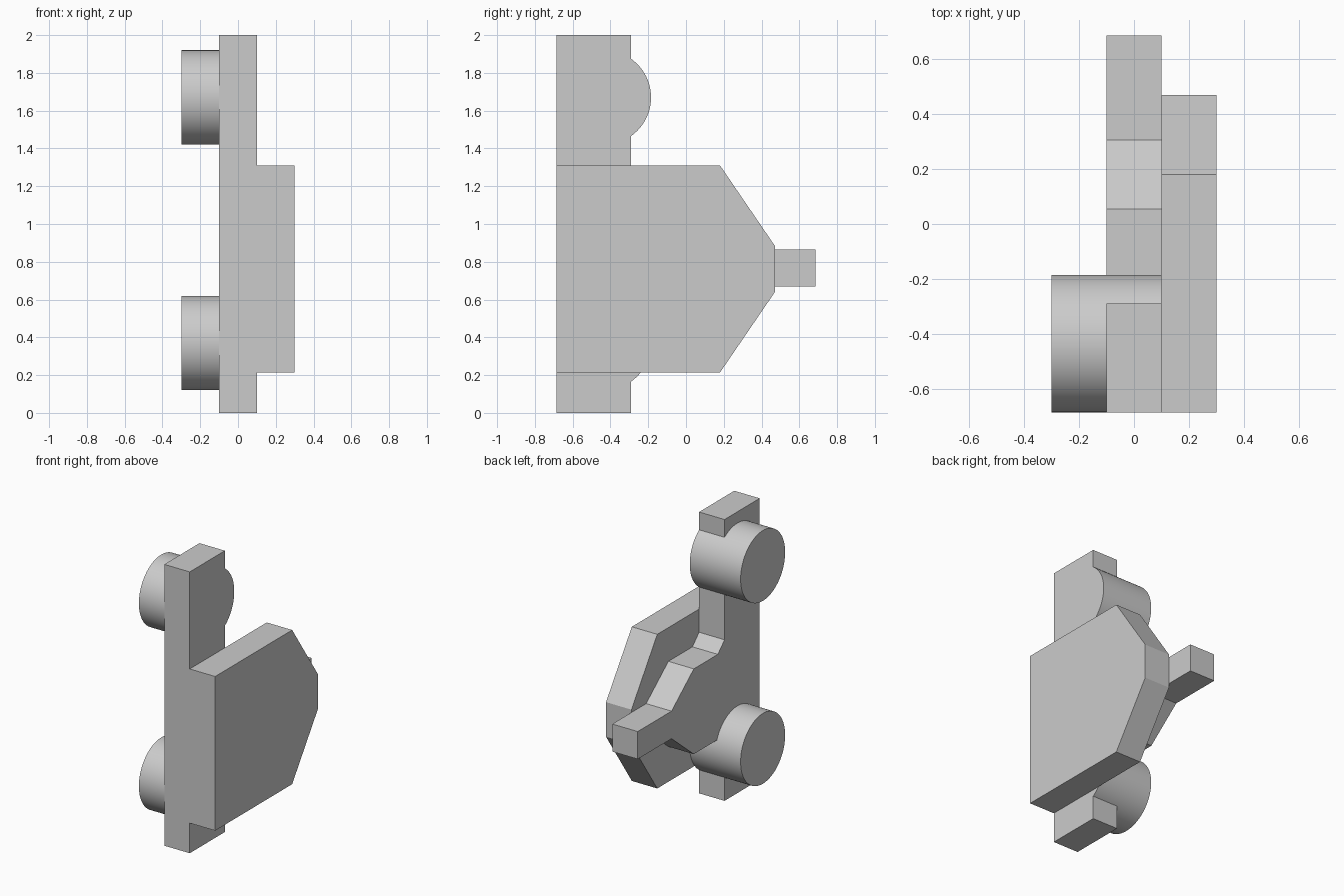
import bpy
import bmesh
import math

cube = bpy.data.objects.get("Cube")
if cube:
    bpy.data.objects.remove(cube, do_unlink=True)

# One plain grey for the whole model
grey = bpy.data.materials.new("plain grey")
grey.use_nodes = True
GREY = (0.6, 0.6, 0.6, 1.0)
grey.diffuse_color = GREY
grey.node_tree.nodes["Principled BSDF"].inputs["Base Color"].default_value = GREY


def slab(name, profile, x0, x1):
    """Extrude a (y, z) outline from x0 to x1."""
    bm = bmesh.new()
    face = bm.faces.new([bm.verts.new((x0, y, z)) for y, z in profile])
    side = bmesh.ops.extrude_face_region(bm, geom=[face])["geom"]
    verts = [v for v in side if isinstance(v, bmesh.types.BMVert)]
    bmesh.ops.translate(bm, verts=verts, vec=(x1 - x0, 0, 0))
    bmesh.ops.recalc_face_normals(bm, faces=bm.faces)
    mesh = bpy.data.meshes.new(name)
    bm.to_mesh(mesh)
    bm.free()
    obj = bpy.data.objects.new(name, mesh)
    bpy.context.collection.objects.link(obj)
    mesh.materials.append(grey)
    return obj


def mirrored(upper, mid):
    """Close an upper outline with its reflection about z = mid."""
    return upper + [(y, 2 * mid - z) for y, z in reversed(upper)]


FRONT = -0.685
BAR_BACK = -0.29

# Upright bar with the stepped rear arm in one outline
arm = mirrored([(BAR_BACK, 1.145), (-0.215, 1.07), (0.055, 1.07),
                (0.305, 0.865), (0.685, 0.865)], 0.767)
slab("bar_and_arm",
     [(FRONT, 0), (FRONT, 2), (BAR_BACK, 2)] + arm + [(BAR_BACK, 0)],
     -0.1, 0.1)

# Broad side plate with chamfered rear corners
slab("side_plate",
     mirrored([(FRONT, 1.31), (0.18, 1.31), (0.47, 0.885)], 0.762),
     0.1, 0.3)

# Round pegs through the bar
for name, z in (("upper_peg", 1.67), ("lower_peg", 0.37)):
    bpy.ops.mesh.primitive_cylinder_add(
        vertices=96, radius=0.25, depth=0.4,
        location=(-0.1, FRONT + 0.25, z), rotation=(0, math.pi / 2, 0))
    peg = bpy.context.object
    peg.name = name
    peg.data.materials.append(grey)
    bpy.ops.object.shade_smooth_by_angle(angle=math.radians(30))
